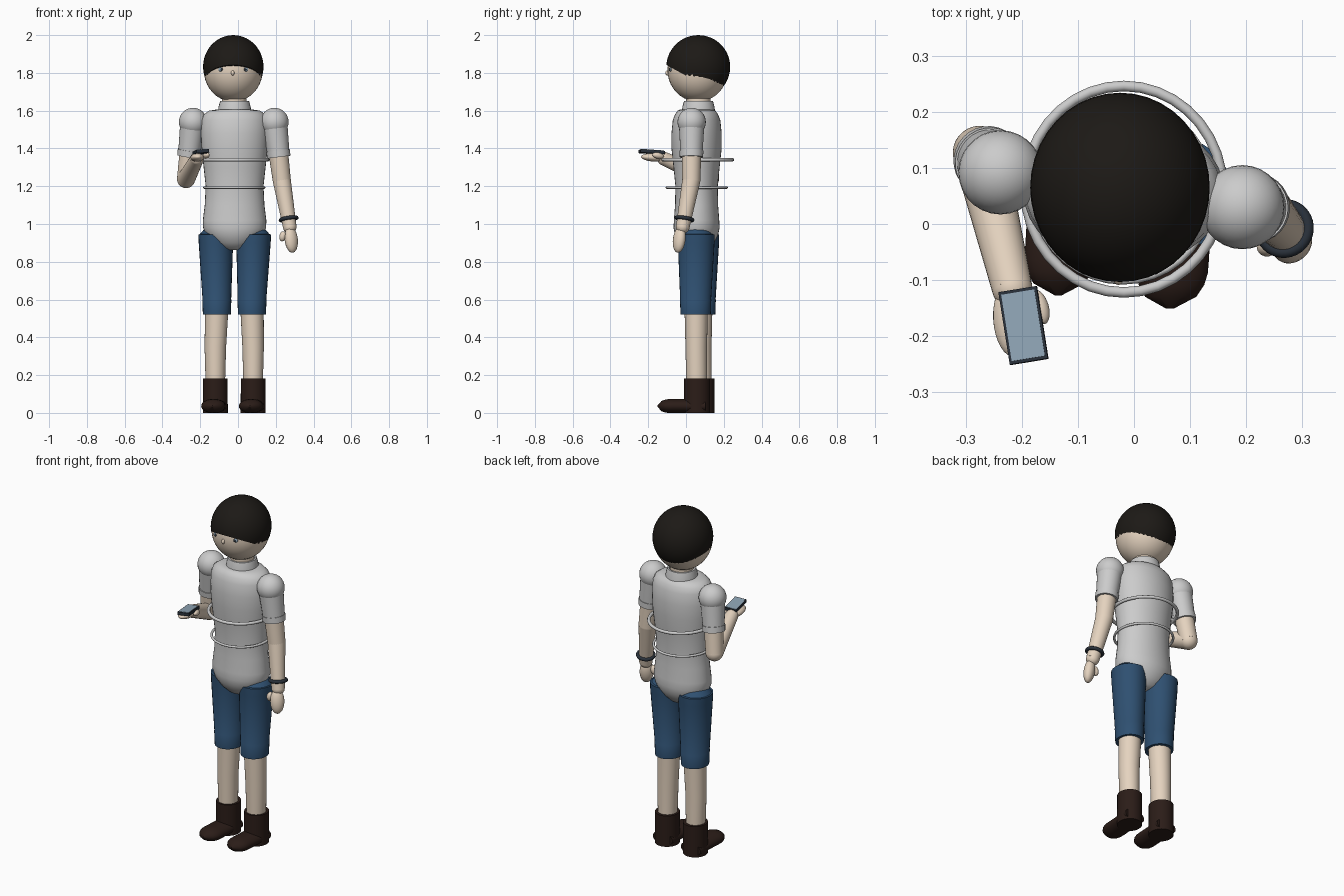
import bpy, bmesh, math
from mathutils import Vector, Quaternion, Matrix

if "Cube" in bpy.data.objects:
    bpy.data.objects.remove(bpy.data.objects["Cube"])


def material(name, rgb):
    m = bpy.data.materials.new(name)
    m.diffuse_color = (*rgb, 1)
    m.use_nodes = True
    m.node_tree.nodes["Principled BSDF"].inputs["Base Color"].default_value = m.diffuse_color
    return m


SKIN = material("skin", (0.78, 0.65, 0.52))
HAIR = material("hair", (0.012, 0.010, 0.008))
DENIM = material("denim", (0.028, 0.080, 0.165))
LEATHER = material("leather", (0.024, 0.012, 0.009))
DARK = material("dark_plastic", (0.022, 0.030, 0.042))
GLASS = material("screen_glass", (0.28, 0.38, 0.47))
SHIRT = None


def finish(name, bm, mat, angle=40):
    bmesh.ops.recalc_face_normals(bm, faces=bm.faces[:])
    me = bpy.data.meshes.new(name)
    bm.to_mesh(me)
    bm.free()
    ob = bpy.data.objects.new(name, me)
    bpy.context.collection.objects.link(ob)
    if mat:
        me.materials.append(mat)
    bpy.ops.object.select_all(action='DESELECT')
    bpy.context.view_layer.objects.active = ob
    ob.select_set(True)
    if angle:
        bpy.ops.object.shade_smooth_by_angle(angle=math.radians(angle))
    return ob


def loft(name, rings, mat, axis=None, seg=28, floor=False):
    """Skin elliptical rings (x, y, z, ra, rb) lying square to the axis."""
    q = Vector(axis).to_track_quat('Z', 'Y') if axis is not None else Quaternion()
    bm = bmesh.new()
    loops = []
    for x, y, z, ra, rb in rings:
        loop = []
        for i in range(seg):
            a = math.tau * i / seg
            p = Vector((x, y, z)) + q @ Vector((ra * math.cos(a), rb * math.sin(a), 0))
            if floor:
                p.z = max(p.z, 0)
            loop.append(bm.verts.new(p))
        loops.append(loop)
    for lo, hi in zip(loops, loops[1:]):
        for i in range(seg):
            j = (i + 1) % seg
            bm.faces.new((lo[i], lo[j], hi[j], hi[i]))
    bm.faces.new(loops[0])
    bm.faces.new(loops[-1])
    return finish(name, bm, mat)


def limb(name, a, b, ra, rb, mat):
    a, b = Vector(a), Vector(b)
    return loft(name, [(*a, ra, ra), (*b, rb, rb)], mat, b - a)


def ball(name, c, r, mat, axis=None, cut=None, seg=28):
    q = Vector(axis).to_track_quat('Z', 'Y') if axis is not None else Quaternion()
    bm = bmesh.new()
    bmesh.ops.create_uvsphere(bm, u_segments=seg, v_segments=seg // 2 + 2, radius=1)
    bm.transform(Matrix.LocRotScale(Vector(c), q, Vector(r)))
    if cut:
        bmesh.ops.bisect_plane(bm, geom=bm.verts[:] + bm.edges[:] + bm.faces[:],
                               plane_co=cut[0], plane_no=cut[1], clear_inner=True)
        bmesh.ops.holes_fill(bm, edges=[e for e in bm.edges if e.is_boundary])
    return finish(name, bm, mat)


def ring(name, c, rx, ry, minor, mat, axis=(0, 0, 1)):
    bpy.ops.mesh.primitive_torus_add(major_radius=1, minor_radius=minor / rx, location=c,
                                     major_segments=36, minor_segments=10)
    ob = bpy.context.object
    ob.name = name
    ob.rotation_euler = Vector(axis).to_track_quat('Z', 'Y').to_euler()
    ob.scale = (rx, ry, rx)
    bpy.ops.object.shade_smooth()
    if mat:
        ob.data.materials.append(mat)


def box(name, c, size, rot, mat):
    bm = bmesh.new()
    bmesh.ops.create_cube(bm, size=1)
    bm.transform(Matrix.LocRotScale(Vector(c), rot, Vector(size)))
    return finish(name, bm, mat, 0)


# Head, hair and face
ball("head", (-0.025, 0.062, 1.815), (0.156, 0.16, 0.167), SKIN, seg=36)
ball("hair", (-0.025, 0.065, 1.832), (0.16, 0.169, 0.168), HAIR,
     cut=((-0.025, -0.10, 1.84), (0, 0.14, 0.255)), seg=40)
for side in (-1, 1):
    ball("eye", (-0.025 + side * 0.062, -0.079, 1.818), (0.017, 0.008, 0.012), GLASS, seg=14)
    ball("pupil", (-0.025 + side * 0.062, -0.086, 1.818), (0.007, 0.004, 0.008), DARK, seg=12)
ball("nose", (-0.028, -0.097, 1.80), (0.009, 0.012, 0.014), SKIN, seg=14)

# Neck and collar
loft("neck", [(-0.02, 0.065, z, 0.064, 0.064) for z in (1.56, 1.70)], SKIN)
loft("collar", [(-0.018, 0.066, z, r, r) for z, r in
                ((1.585, 0.089), (1.62, 0.085), (1.65, 0.077), (1.65, 0.068), (1.60, 0.066))], SHIRT)

# Torso with rounded shoulders and pelvis
loft("torso", [(-0.018, 0.056, z, rx, ry) for z, rx, ry in (
    (0.862, 0.045, 0.04), (0.872, 0.078, 0.065), (0.90, 0.115, 0.092), (0.94, 0.15, 0.114),
    (0.98, 0.167, 0.122), (1.02, 0.168, 0.12), (1.10, 0.158, 0.114), (1.20, 0.153, 0.112),
    (1.30, 0.164, 0.122), (1.40, 0.175, 0.133), (1.48, 0.179, 0.133), (1.55, 0.175, 0.126),
    (1.58, 0.163, 0.114), (1.60, 0.135, 0.10), (1.607, 0.09, 0.085))], SHIRT, seg=36)
ring("upper_hoop", (-0.018, 0.062, 1.34), 0.176, 0.184, 0.009, SHIRT)
ring("lower_hoop", (-0.02, 0.057, 1.193), 0.158, 0.158, 0.007, SHIRT)

# Legs: hip x, knee x, ankle x, depth, toe x
for hip, knee, ankle, y, toe in ((-0.117, -0.112, -0.12, 0.078, -0.135),
                                 (0.082, 0.074, 0.08, 0.054, 0.064)):
    loft("shorts_leg", [
        (knee, y - 0.003, 0.52, 0.068, 0.074), (knee, y - 0.003, 0.521, 0.074, 0.08),
        (knee, y - 0.003, 0.60, 0.077, 0.083), (knee, y - 0.003, 0.602, 0.076, 0.082),
        (hip, y, 0.90, 0.091, 0.097), (hip, y, 0.945, 0.093, 0.098),
        (hip, y, 0.946, 0.085, 0.085), (hip, y, 0.967, 0.067, 0.067),
        (hip, y, 0.981, 0.042, 0.042), (hip, y, 0.986, 0.012, 0.012)], DENIM)
    loft("shin", [(ankle, y + 0.003, 0.10, 0.05, 0.054), (ankle, y, 0.35, 0.057, 0.057),
                  (knee, y, 0.56, 0.062, 0.062)], SKIN)
    loft("boot_shaft", [(ankle, y + 0.005, 0.0, 0.066, 0.069),
                        (ankle, y + 0.005, 0.182, 0.065, 0.069)], LEATHER)
    # foot as a flattened capsule running towards the toe
    foot = []
    for i in range(13):
        t = i / 12
        dy = 0.05 - 0.255 * t
        s = math.sqrt(max(0.01, 1 - max(0, (t - 0.72) / 0.28) ** 2))
        foot.append((ankle + (toe - ankle) * t, y + dy, 0.036, 0.064 * s, 0.038 * s))
    loft("boot_foot", foot, LEATHER, (0, -1, 0), floor=True)

# Arms
ARMS = (
    ((-0.238, 0.092, 1.54), (-0.275, 0.127, 1.238), (-0.217, -0.115, 1.345)),
    ((0.193, 0.03, 1.54), (0.232, 0.028, 1.23), (0.274, -0.017, 0.985)))
for shoulder, elbow, wrist in ARMS:
    s, e, w = map(Vector, (shoulder, elbow, wrist))
    ball("shoulder_puff", s, (0.075,) * 3, SHIRT)
    limb("sleeve", s, s.lerp(e, 0.58), 0.068, 0.058, SHIRT)
    limb("sleeve_cuff", s.lerp(e, 0.49), s.lerp(e, 0.6), 0.063, 0.062, SHIRT)
    limb("upper_arm", s.lerp(e, 0.3), e, 0.054, 0.048, SKIN)
    ball("elbow", e, (0.048,) * 3, SKIN)
    limb("forearm", e, w, 0.048, 0.036, SKIN)
    ball("wrist", w, (0.036,) * 3, SKIN)

# Hands
ball("holding_hand", (-0.215, -0.168, 1.352), (0.036, 0.022, 0.07), SKIN, (0.05, -1, 0.06))
ball("holding_thumb", (-0.168, -0.148, 1.362), (0.016, 0.016, 0.032), SKIN, (0.3, -1, 0.2))
ball("hanging_hand", (0.282, -0.036, 0.917), (0.038, 0.03, 0.07), SKIN, (-0.10, 0.12, 1))
ball("hanging_thumb", (0.237, -0.04, 0.935), (0.018, 0.018, 0.027), SKIN, (0.2, 0, 1))

# Wristband
ring("wristband", (0.268, -0.008, 1.027), 0.043, 0.043, 0.010, DARK, (-0.15, 0.15, 1))

# Handheld phone
rot = (Quaternion((0, 0, 1), math.radians(9)) @ Quaternion((1, 0, 0), math.radians(-4))
       @ Quaternion((0, 1, 0), math.radians(-4)))
centre = Vector((-0.197, -0.181, 1.381))
box("phone_body", centre, (0.069, 0.131, 0.017), rot, DARK)
box("phone_screen", centre + rot @ Vector((0, 0, 0.009)), (0.06, 0.12, 0.003), rot, GLASS)
